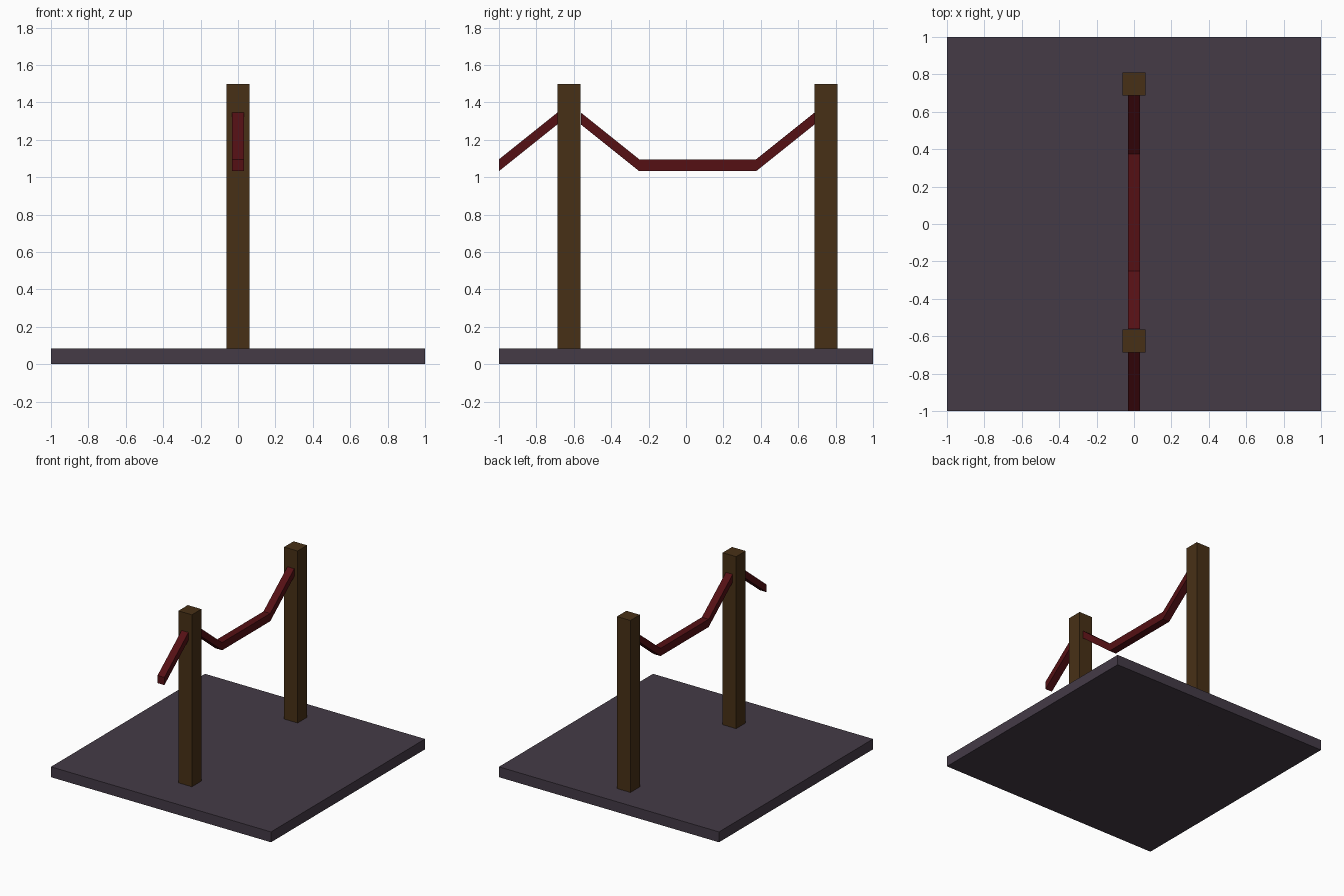
import bpy, bmesh

if "Cube" in bpy.data.objects:
    bpy.data.objects.remove(bpy.data.objects["Cube"])


def material(name, rgb):
    m = bpy.data.materials.new(name)
    m.diffuse_color = (*rgb, 1)
    m.use_nodes = True
    m.node_tree.nodes["Principled BSDF"].inputs["Base Color"].default_value = m.diffuse_color
    return m


STONE = material("stone", (0.058, 0.043, 0.062))
WOOD = material("wood", (0.064, 0.030, 0.008))
ROPE = material("rope", (0.090, 0.005, 0.007))


def extrude_profile(name, points, half_width, mat):
    """Extrude a closed y-z outline symmetrically along x."""
    bm = bmesh.new()
    face = bm.faces.new([bm.verts.new((-half_width, y, z)) for y, z in points])
    ext = bmesh.ops.extrude_face_region(bm, geom=[face])
    verts = [v for v in ext["geom"] if isinstance(v, bmesh.types.BMVert)]
    bmesh.ops.translate(bm, verts=verts, vec=(2 * half_width, 0, 0))
    bmesh.ops.recalc_face_normals(bm, faces=bm.faces)
    mesh = bpy.data.meshes.new(name)
    bm.to_mesh(mesh)
    bm.free()
    mesh.materials.append(mat)
    obj = bpy.data.objects.new(name, mesh)
    bpy.context.collection.objects.link(obj)


def box(name, y0, y1, z0, z1, half_width, mat):
    extrude_profile(name, [(y0, z0), (y1, z0), (y1, z1), (y0, z1)], half_width, mat)


def rope(name, path, thickness=0.0635):
    """Rope strip with vertical joints, following its lower edge."""
    upper = [(y, z + thickness) for y, z in reversed(path)]
    extrude_profile(name, path + upper, 0.031, ROPE)


# Floor slab
box("floor_slab", -1, 1, 0, 0.085, 1, STONE)

# Two square posts, reaching through the slab
R = 0.0615
for name, y in (("front_post", -0.625), ("back_post", 0.7475)):
    box(name, y - R, y + R, 0, 1.498, R, WOOD)

# Rope hanging off the front edge, and rope sagging between the posts
LOW, HIGH = 1.032, 1.282
rope("front_rope", [(-1, LOW), (-0.6875, HIGH)])
rope("sagging_rope", [(-0.5625, HIGH), (-0.25, LOW), (0.375, LOW), (0.6875, HIGH)])
